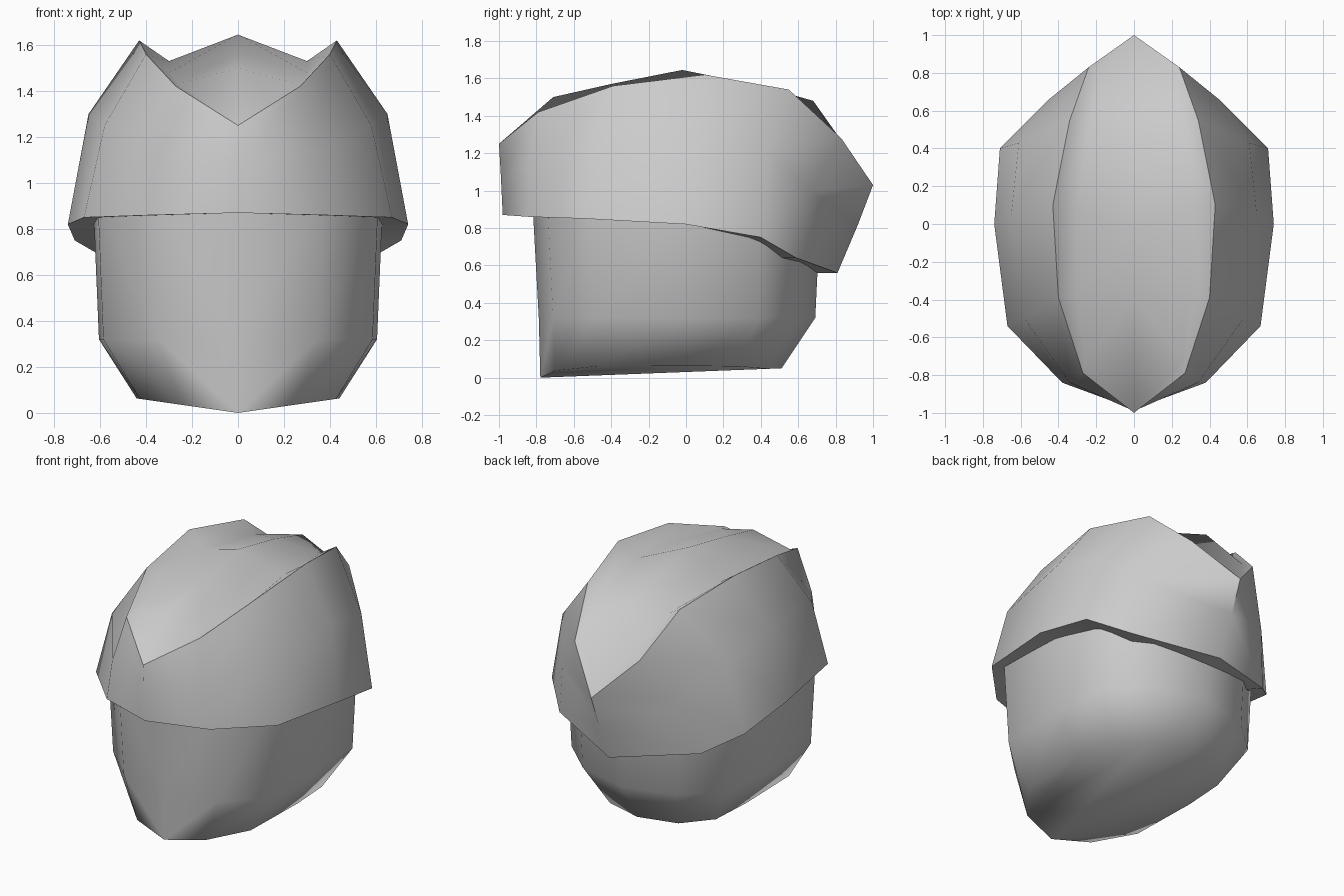
import bpy
import bmesh
import math

old = bpy.data.objects.get("Cube")
if old:
    bpy.data.objects.remove(old, do_unlink=True)


def make_material(name, colour):
    material = bpy.data.materials.new(name)
    material.use_nodes = True
    material.diffuse_color = colour
    material.node_tree.nodes["Principled BSDF"].inputs["Base Color"].default_value = colour
    return material


def loft_half(name, rows, material, close_ends, sharp_angle):
    """Skin quads between rows of points on the +x half, then mirror the result."""
    bm = bmesh.new()
    grid = [[bm.verts.new(point) for point in row] for row in rows]
    for lower, upper in zip(grid, grid[1:]):
        for i in range(len(lower) - 1):
            bm.faces.new((lower[i], lower[i + 1], upper[i + 1], upper[i]))
    if close_ends:
        bm.faces.new(list(reversed(grid[0])))
        bm.faces.new(grid[-1])
    bmesh.ops.remove_doubles(bm, verts=bm.verts[:], dist=0.001)
    mesh = bpy.data.meshes.new(name)
    bm.to_mesh(mesh)
    bm.free()
    mesh.materials.append(material)
    part = bpy.data.objects.new(name, mesh)
    bpy.context.collection.objects.link(part)

    # Mirror across the centre line and weld the seam
    mirror = part.modifiers.new("Mirror", "MIRROR")
    mirror.use_axis[0] = True
    mirror.use_mirror_merge = True
    mirror.merge_threshold = 0.002
    bpy.ops.object.select_all(action="DESELECT")
    part.select_set(True)
    bpy.context.view_layer.objects.active = part
    bpy.ops.object.modifier_apply(modifier=mirror.name)
    bpy.ops.object.shade_smooth_by_angle(angle=math.radians(sharp_angle))
    return part


grey = make_material("plain grey", (0.6, 0.6, 0.6, 1.0))

# Head: one outline from front to back, tapered towards the chin
outline = [(0, -.82), (.36, -.74), (.61, -.5), (.63, 0), (.6, .4), (.36, .62), (0, .72)]


def head_ring(side, front, back, height, tilt):
    ring = []
    for x, y in outline:
        depth = y * (front if y < 0 else back)
        ring.append((x * side, depth, height + tilt * x))
    return ring


head_rows = [
    head_ring(.7, .95, .71, 0, .1),
    head_ring(.96, .96, .96, .32, 0),
    head_ring(1, 1, 1, .92, 0),
]
# The underside rises gently towards the back
head_rows[0] = [(x, y, max(z, .05 * (y + .78) / 1.29)) for x, y, z in head_rows[0]]
loft_half("head", head_rows, grey, True, 80)

# Hair cap: rows run front to back, from the rim up to the crown
nose, tail = (0, -1, 1.25), (0, 1, 1.03)
rim = [(0, -.98, .87), (.38, -.84, .86), (.67, -.54, .85), (.74, 0, .82),
       (.71, .4, .75), (.52, .59, .64), (0, .81, .56)]
side = [(0, -.99, 1.08), (.34, -.84, 1.13), (.58, -.5, 1.25), (.65, .05, 1.3),
        (.61, .43, 1.21), (.45, .66, 1), (0, .92, .82)]
ridge = [nose, (.27, -.79, 1.42), (.4, -.39, 1.56), (.43, .1, 1.62),
         (.34, .55, 1.54), (.24, .83, 1.28), tail]
groove = [nose, (.26, -.73, 1.43), (.3, -.38, 1.48), (.3, .07, 1.53),
          (.24, .52, 1.48), (.18, .8, 1.29), tail]
crown = [nose, (0, -.71, 1.5), (0, -.4, 1.57), (0, -.02, 1.645),
         (0, .4, 1.56), (0, .68, 1.48), tail]
# Underside of the rim tucks into the head
lip = [(x * .8, y * .8, z) for x, y, z in rim]
loft_half("hair_cap", [lip, rim, side, ridge, groove, crown], grey, False, 70)
